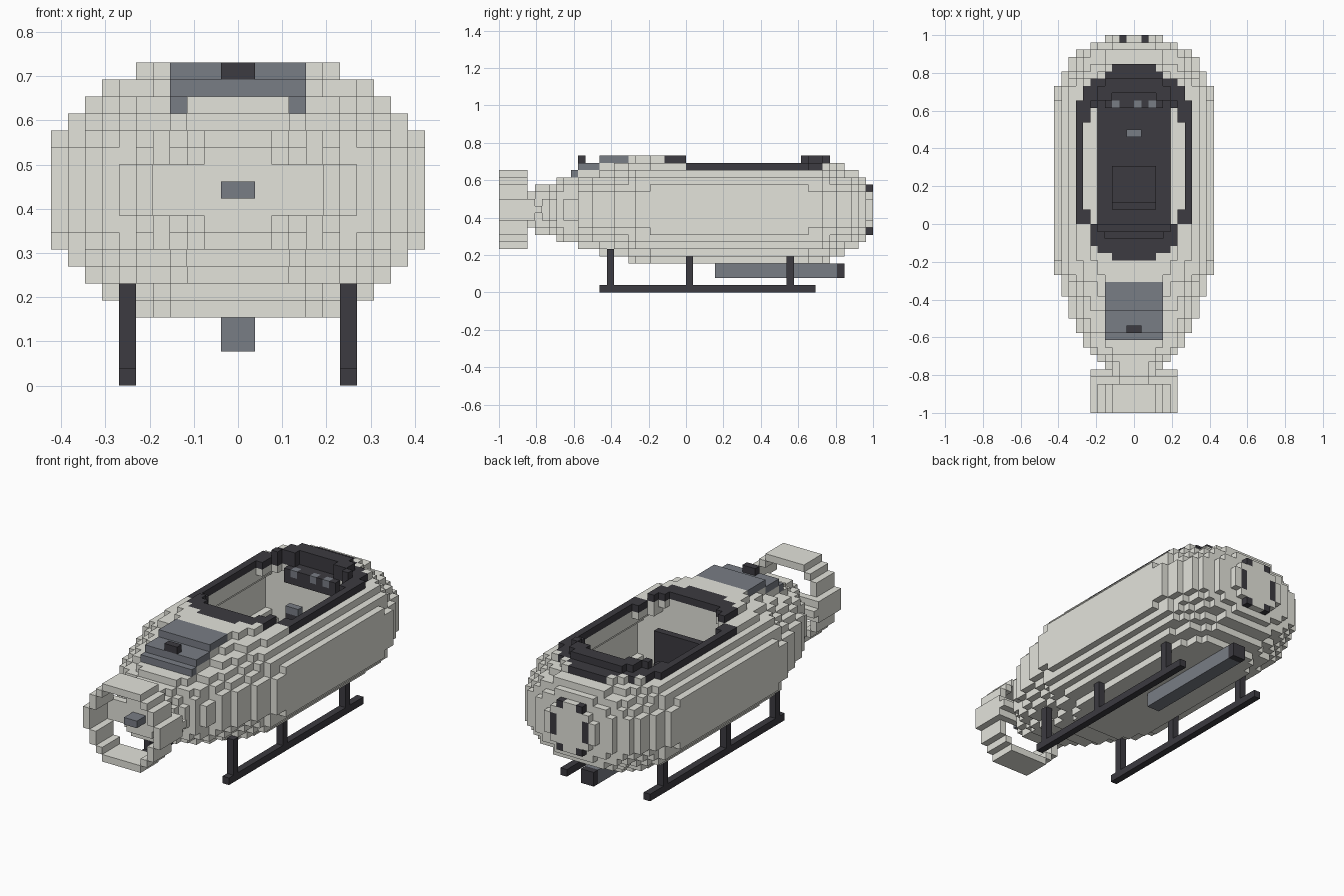
import bpy, bmesh, math

if "Cube" in bpy.data.objects:
    bpy.data.objects.remove(bpy.data.objects["Cube"])

U = 2 / 52          # size of one block
MID = 11            # block layer through the hull's centre line


def material(name, rgb):
    m = bpy.data.materials.new(name)
    m.diffuse_color = (*rgb, 1)
    m.use_nodes = True
    m.node_tree.nodes["Principled BSDF"].inputs["Base Color"].default_value = m.diffuse_color
    return m


LIGHT, DARK, GREY = 0, 1, 2
MATS = [material("pale_grey", (0.77, 0.77, 0.71)),
        material("charcoal", (0.045, 0.043, 0.052)),
        material("slate_grey", (0.19, 0.205, 0.235))]

DIRS = [(1, 0, 0), (-1, 0, 0), (0, 1, 0), (0, -1, 0), (0, 0, 1), (0, 0, -1)]


def blocks(name, cells):
    """Outer skin of a set of blocks {(i, j, k): colour}."""
    bm = bmesh.new()
    verts = {}

    def vert(p):
        if p not in verts:
            verts[p] = bm.verts.new((p[0] * U, p[1] * U - 1, p[2] * U))
        return verts[p]

    for c, colour in cells.items():
        for d in DIRS:
            if tuple(c[n] + d[n] for n in range(3)) in cells:
                continue
            ax = next(n for n in range(3) if d[n])
            a, b = (ax + 1) % 3, (ax + 2) % 3
            ring = [(0, 0), (1, 0), (1, 1), (0, 1)]
            if d[ax] < 0:
                ring.reverse()
            quad = []
            for s, t in ring:
                p = list(c)
                p[ax] += d[ax] > 0
                p[a] += s
                p[b] += t
                quad.append(vert(tuple(p)))
            bm.faces.new(quad).material_index = colour
    me = bpy.data.meshes.new(name)
    bm.to_mesh(me)
    bm.free()
    for m in MATS:
        me.materials.append(m)
    ob = bpy.data.objects.new(name, me)
    bpy.context.collection.objects.link(ob)


def box(i0, i1, j0, j1, k0, k1, colour):
    """Block range, upper bounds excluded."""
    return {(i, j, k): colour for i in range(i0, i1)
            for j in range(j0, j1) for k in range(k0, k1)}


def row(w, h, dk, n):
    """Half width of a rounded section (w, h) at dk layers from its middle."""
    if abs(dk) > h:
        return 0
    return int(w * (1 - (abs(dk) / (h + 0.6)) ** n) ** (1 / n) + 0.5)


def step(table, j):
    """Value of the last table entry starting at or before j."""
    return [v for s, v in table if s <= j][-1]


WIDTH = [(4, 3), (6, 4), (7, 5), (8, 6), (9, 7), (11, 8), (13, 9), (16, 10),
         (19, 11), (45, 10), (47, 9), (49, 8), (50, 6), (51, 4)]
HEIGHT = [(4, 2), (5, 3), (8, 4), (11, 5), (14, 6), (18, 7), (46, 6), (48, 5),
          (50, 4), (51, 3)]


def oval(i, j, a, front, back):
    """Inside the roof oval, with its own reach to the front and back."""
    dy = j + 0.5 - 34.6
    b = front if dy < 0 else back
    return (abs(i + 0.5) / a) ** 2.5 + (abs(dy) / b) ** 2.5 < 1


# Hull with cabin hollow, roof opening, dark rim and dark floor
hull = {}
for j in range(4, 52):
    w, h = step(WIDTH, j), step(HEIGHT, j)
    n = 2.5 if 21 <= j <= 42 else 2.15          # rounder towards the ends
    for dk in range(-h, h + 1):
        r, k = row(w, h, dk, n), MID + dk
        inner = row(w - 2, h - 2, dk, n) if 24 <= j <= 44 else 0
        for i in range(-r, r):
            x = abs(i + 0.5)
            if x < inner or (dk >= 4 and j >= 24 and oval(i, j, 7.2, 11.2, 9.2)):
                continue
            colour = LIGHT
            if k >= 17 and oval(i, j, 8.6, 13.6, 13.6):
                if (k == 18 or j >= 26) and (j < 46 or x < 50 - j):
                    colour = DARK                   # opening rim
            if k == 5 and x < 5 and 24 <= j <= 43:
                colour = DARK                       # cabin floor
            if j == 51 and (x, abs(dk)) in ((1.5, 3), (2.5, 1), (2.5, 0)):
                colour = DARK                       # marks on the end cap
            hull[i, j, k] = colour
# Tapered fins beside the tail tip
for i in range(-6, 6):
    for j, reach in ((4, 1), (5, 0)):
        for dk in range(-reach, reach + 1):
            hull[i, j, MID + dk] = LIGHT
blocks("hull", hull)

# Deck plate: one layer of blocks laid over the hull
deck = {}
for j in range(10, 18):
    for i in range(-4, 4):
        top = max(k for k in range(19) if (i, j, k) in hull)
        deck[i, j, top + 1] = GREY
blocks("deck_plate", deck)
blocks("deck_knob", box(-1, 1, 11, 12, 18, 19, DARK))

# Tail shroud ring and its hub
shroud = {}
for dk in range(-5, 6):
    r = int(math.sqrt(36 - dk * dk) + 0.3)
    hole = int(math.sqrt(25 - dk * dk) + 0.3) if abs(dk) < 5 else 0
    for i in range(-r, r):
        if abs(i + 0.5) > hole:
            for j in range(4):
                shroud[i, j, MID + dk] = LIGHT
blocks("tail_shroud", shroud)
blocks("tail_hub", box(-1, 1, 2, 4, MID, MID + 1, GREY))

# Cabin fittings
seat = box(-3, 3, 28, 34, 6, 9, DARK)
seat.update(box(-3, 3, 28, 29, 9, 11, DARK))
blocks("seat", seat)
blocks("bulkhead", box(-5, 5, 25, 26, 6, 14, DARK))
stick = box(-1, 1, 38, 39, 6, 13, DARK)
stick.update(box(-1, 1, 38, 39, 13, 14, GREY))
blocks("control_stick", stick)
dash = box(-4, 4, 42, 44, 15, 17, DARK)
for i in (-3, 0, 2):
    dash[i, 42, 16] = GREY
blocks("dashboard", dash)

# Landing skids with three legs each
for side, i in (("left", -7), ("right", 6)):
    skid = box(i, i + 1, 14, 44, 0, 1, DARK)
    for j in (15, 26, 40):
        skid.update(box(i, i + 1, j, j + 1, 1, 6, DARK))
    blocks(side + "_skid", skid)

# Belly pod with dark end
pod = box(-1, 1, 30, 47, 2, 4, GREY)
pod.update(box(-1, 1, 47, 48, 2, 4, DARK))
blocks("belly_pod", pod)
